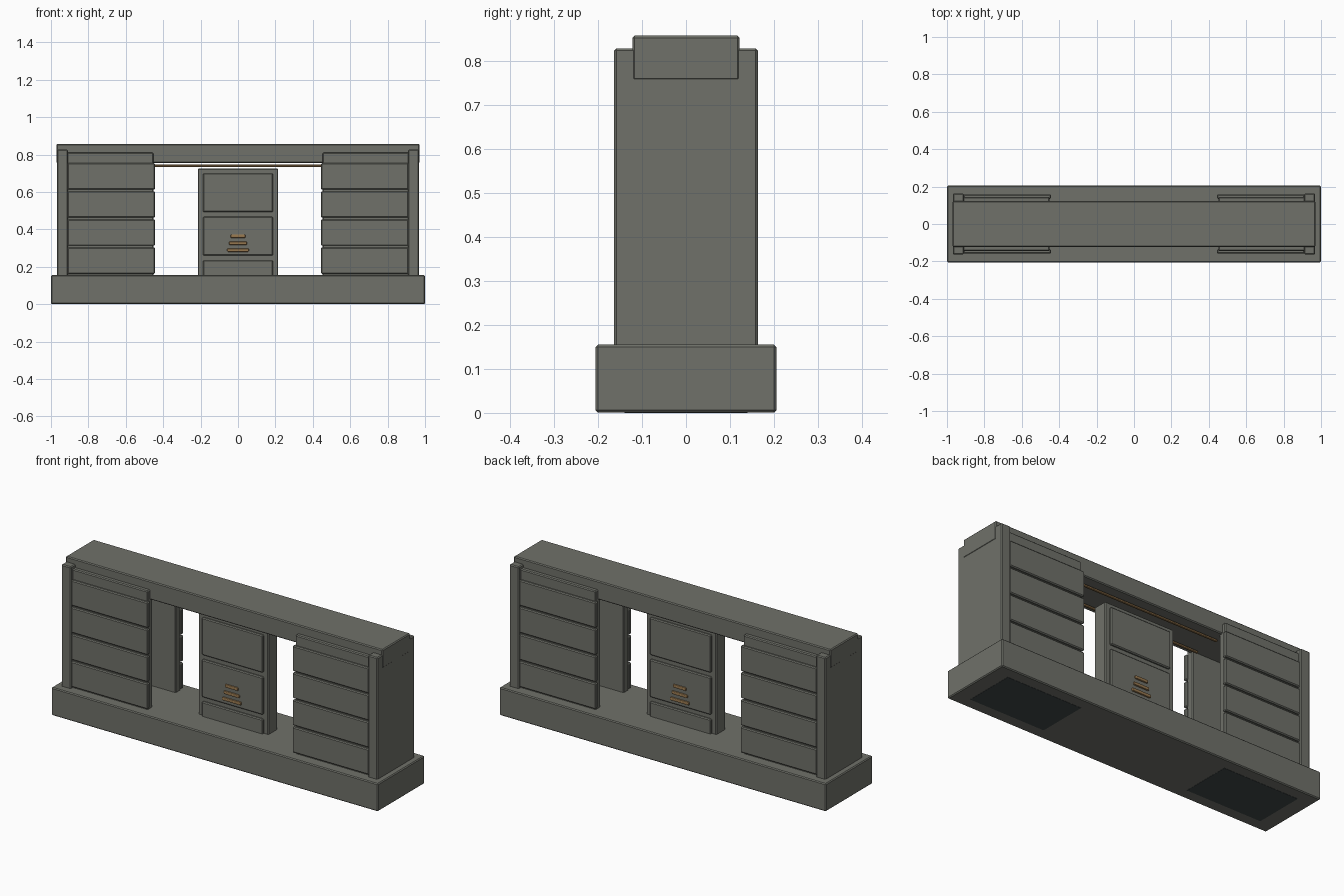
import bpy

if "Cube" in bpy.data.objects:
    bpy.data.objects.remove(bpy.data.objects["Cube"])


def material(name, rgb):
    m = bpy.data.materials.new(name)
    m.diffuse_color = (*rgb, 1)
    m.use_nodes = True
    m.node_tree.nodes["Principled BSDF"].inputs["Base Color"].default_value = m.diffuse_color
    return m


GREY = material("warm_grey", (0.16, 0.165, 0.143))
TAN = material("tan_light", (0.30, 0.18, 0.075))
DARK = material("dark_slate", (0.05, 0.063, 0.066))


def box(name, x, y, z, mat=GREY, bevel=0.005, segments=1):
    """Box from (min, max) ranges, with softened edges."""
    bpy.ops.mesh.primitive_cube_add(size=1)
    ob = bpy.context.object
    ob.name = name
    for v in ob.data.vertices:
        v.co = [r[0] if c < 0 else r[1] for c, r in zip(v.co, (x, y, z))]
    ob.data.materials.append(mat)
    if bevel:
        mod = ob.modifiers.new("soft_edges", "BEVEL")
        mod.width = bevel
        mod.segments = segments
    return ob


def span(a, b, sign):
    return tuple(sorted((a * sign, b * sign)))


# plinth and top beam
box("plinth", (-1, 1), (-0.205, 0.205), (0.001, 0.155))
box("top_beam", (-0.97, 0.97), (-0.122, 0.122), (0.755, 0.857))

for sx in (-1, 1):
    # end wall and dark plate under the plinth
    box("end_wall", span(0.91, 0.968, sx), (-0.163, 0.163), (0.15, 0.828))
    box("underside_plate", span(0.45, 0.91, sx), (-0.14, 0.14), (0, 0.004), DARK, 0)
    for sy in (-1, 1):
        # boarded side panel with four raised boards
        box("side_panel", span(0.452, 0.915, sx), span(0.10, 0.145, sy), (0.15, 0.81))
        for i in range(4):
            z = 0.163 + 0.15 * i
            box("board", span(0.443, 0.912, sx), span(0.135, 0.158, sy), (z, z + 0.141))

# central pillar
box("pillar", (-0.215, 0.215), (-0.04, 0.04), (0.15, 0.725))
for sy in (-1, 1):
    # raised pillar panels
    for z in ((0.15, 0.235), (0.26, 0.468), (0.493, 0.70)):
        box("pillar_panel", (-0.187, 0.187), span(0.03, 0.052, sy), z)
    # tan indicator bars, wider toward the bottom
    for z, w in ((0.364, 0.04), (0.326, 0.048), (0.289, 0.058)):
        box("indicator_bar", (-w, w), span(0.045, 0.06, sy), (z - 0.009, z + 0.009), TAN, 0.005, 2)
    # light strips under the beam
    box("light_strip", (-0.46, 0.46), span(0.066, 0.078, sy), (0.733, 0.746), TAN, 0.003)
